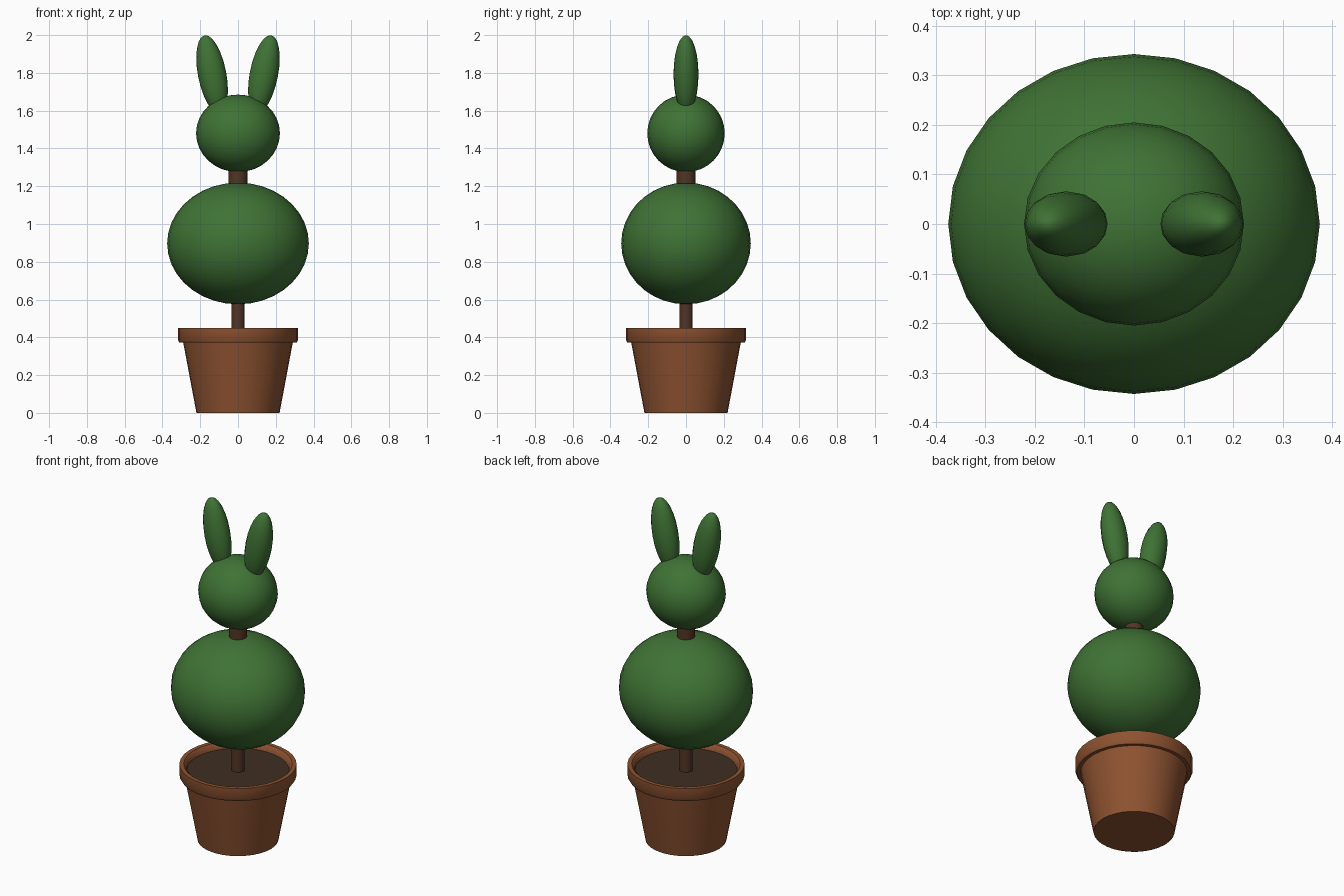
import bpy
from math import sin, cos, pi, radians

if "Cube" in bpy.data.objects:
    bpy.data.objects.remove(bpy.data.objects["Cube"])


def material(name, color):
    m = bpy.data.materials.new(name)
    m.diffuse_color = (*color, 1)
    m.use_nodes = True
    m.node_tree.nodes["Principled BSDF"].inputs["Base Color"].default_value = m.diffuse_color
    return m


leaf = material("leaf_green", (0.05, 0.17, 0.035))
clay = material("terracotta", (0.27, 0.085, 0.03))
bark = material("bark", (0.085, 0.035, 0.018))
earth = material("soil", (0.05, 0.028, 0.016))


def finish(obj, name, mat):
    obj.name = name
    obj.data.materials.append(mat)
    bpy.ops.object.select_all(action='DESELECT')
    obj.select_set(True)
    bpy.context.view_layer.objects.active = obj
    bpy.ops.object.shade_smooth_by_angle(angle=radians(40))
    return obj


def bush(name, loc, radii, segments, rings, tilt=0):
    bpy.ops.mesh.primitive_uv_sphere_add(segments=segments, ring_count=rings, radius=1,
                                         location=loc, rotation=(0, tilt, 0))
    obj = bpy.context.object
    obj.scale = radii
    return finish(obj, name, leaf)


def stem(name, radius, z0, z1, mat):
    bpy.ops.mesh.primitive_cylinder_add(vertices=16, radius=radius, depth=z1 - z0,
                                        location=(0, 0, (z0 + z1) / 2))
    return finish(bpy.context.object, name, mat)


def lathe(name, profile, mat, n=32):
    verts = [(r * cos(2 * pi * i / n), r * sin(2 * pi * i / n), z)
             for r, z in profile for i in range(n)]
    faces = [(j * n + i, j * n + (i + 1) % n, (j + 1) * n + (i + 1) % n, (j + 1) * n + i)
             for j in range(len(profile) - 1) for i in range(n)]
    faces.append(tuple(reversed(range(n))))  # bottom cap
    mesh = bpy.data.meshes.new(name)
    mesh.from_pydata(verts, [], faces)
    obj = bpy.data.objects.new(name, mesh)
    bpy.context.collection.objects.link(obj)
    return finish(obj, name, mat)


# Tapered pot with overhanging rim, open at the top
lathe("pot", [(0.22, 0), (0.29, 0.372), (0.31, 0.372), (0.318, 0.385), (0.318, 0.45),
              (0.295, 0.45), (0.28, 0.435), (0.275, 0.405)], clay)

# Soil disc
stem_soil = bpy.ops.mesh.primitive_circle_add(vertices=32, radius=0.277, fill_type='NGON',
                                              location=(0, 0, 0.415))
finish(bpy.context.object, "soil", earth)

# Trunk and neck
stem("trunk", 0.035, 0.405, 0.66, bark)
stem("neck", 0.05, 1.14, 1.34, bark)

# Clipped foliage
bush("body", (0, 0, 0.897), (0.375, 0.343, 0.322), 28, 18)
bush("head", (0, 0, 1.48), (0.222, 0.205, 0.205), 24, 16)
for side, label in ((-1, "left"), (1, "right")):
    bush(label + "_ear", (side * 0.137, 0, 1.793), (0.075, 0.066, 0.21), 16, 12,
         side * radians(11))
